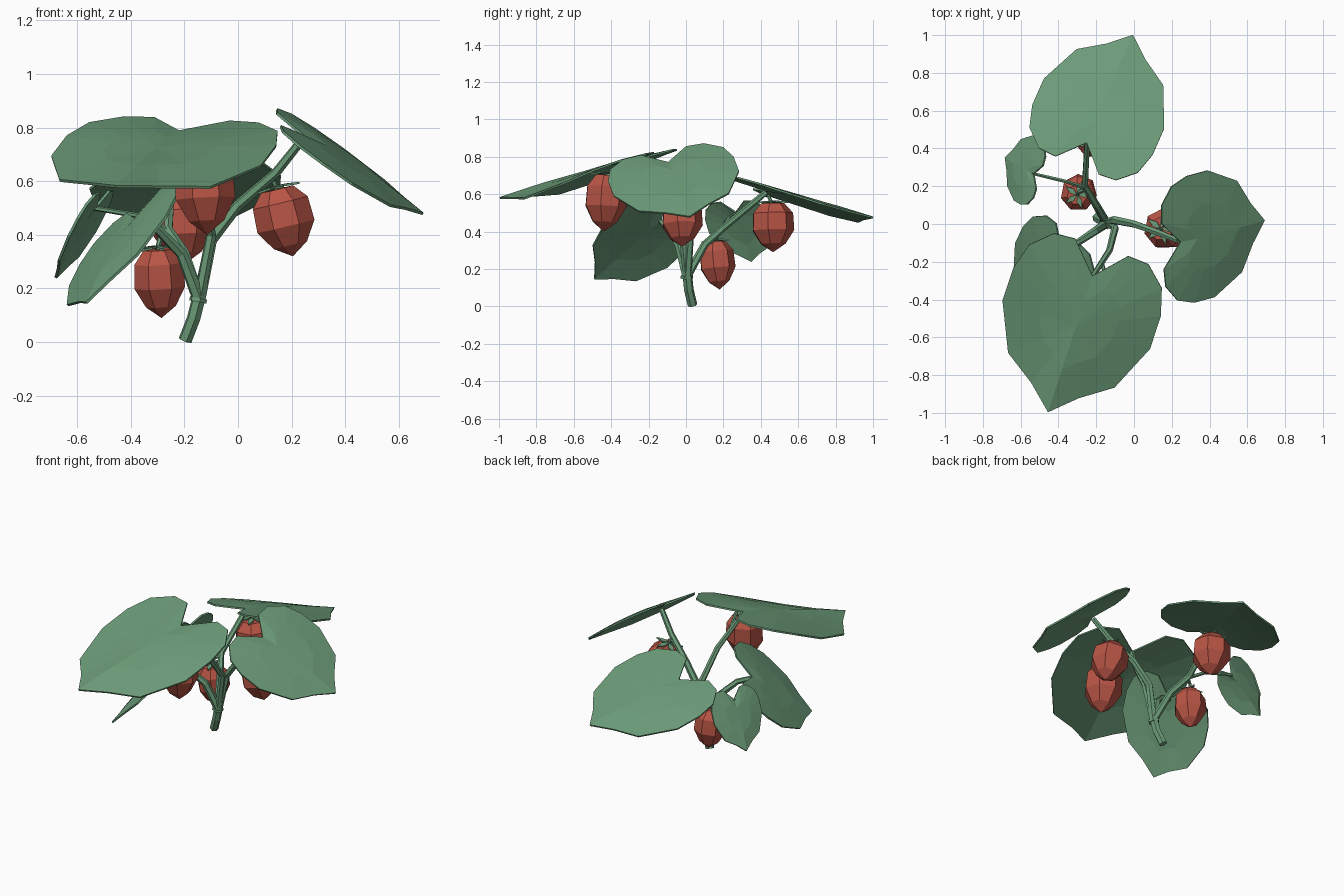
import bpy, bmesh, math
from mathutils import Vector

if "Cube" in bpy.data.objects:
    bpy.data.objects.remove(bpy.data.objects["Cube"])


def material(name, rgb):
    m = bpy.data.materials.new(name)
    m.diffuse_color = (*rgb, 1)
    m.use_nodes = True
    m.node_tree.nodes["Principled BSDF"].inputs["Base Color"].default_value = m.diffuse_color
    return m


GREEN = material("leaf green", (0.15, 0.33, 0.19))
RED = material("berry red", (0.48, 0.09, 0.06))


def finish(name, bm, mat):
    bmesh.ops.recalc_face_normals(bm, faces=bm.faces[:])
    me = bpy.data.meshes.new(name)
    bm.to_mesh(me)
    bm.free()
    me.materials.append(mat)
    ob = bpy.data.objects.new(name, me)
    bpy.context.collection.objects.link(ob)
    return ob


# Half outline of the heart-shaped leaf (across, along), from notch to tip
HALF = [(0, 0), (.36, -.21), (.64, -.20), (.9, -.07), (1, .12),
        (1, .37), (.72, .71), (.32, .85), (0, 1)]
OUTLINE = HALF + [(-s, u) for s, u in HALF[-2:0:-1]]


def leaf(name, notch, tip, side, bow=.09, bulge=.01):
    """Heart leaf from its notch, tip and half-width vector; bow droops the edges."""
    n, s = Vector(notch), Vector(side)
    l = Vector(tip) - n
    up = l.cross(s).normalized()
    if up.z < 0:
        up = -up
    bm = bmesh.new()
    rings = []
    for k, h in ((1, 0), (.5, bulge)):
        ring = []
        for a, b in OUTLINE:
            a, b = a * k, .36 + (b - .36) * k
            droop = bow * l.length * abs(a) * max(b, 0)
            ring.append(bm.verts.new(n + s * a + l * b + up * (h - droop)))
        rings.append(ring)
    mid = bm.verts.new(n + l * .36 + up * bulge)
    c = len(OUTLINE)
    for i in range(c):
        j = (i + 1) % c
        bm.faces.new((rings[0][i], rings[0][j], rings[1][j], rings[1][i]))
        bm.faces.new((rings[1][i], rings[1][j], mid))
    ob = finish(name, bm, GREEN)
    mod = ob.modifiers.new("thickness", 'SOLIDIFY')
    mod.thickness = .01
    mod.offset = 0


def stem(name, points, r0, r1):
    """Six-sided tapering stalk along a path."""
    pts = [Vector(p) for p in points]
    bm = bmesh.new()
    prev = None
    for i, p in enumerate(pts):
        d = (pts[min(i + 1, len(pts) - 1)] - pts[max(i - 1, 0)]).normalized()
        ref = Vector((.3, .95, 0)) if abs(d.y) < .9 else Vector((1, 0, 0))
        x = d.cross(ref).normalized()
        y = d.cross(x)
        r = r0 + (r1 - r0) * i / (len(pts) - 1)
        ring = [bm.verts.new(p + (x * math.cos(a) + y * math.sin(a)) * r)
                for a in (k * math.pi / 3 for k in range(6))]
        if prev:
            for k in range(6):
                bm.faces.new((prev[k], prev[(k + 1) % 6], ring[(k + 1) % 6], ring[k]))
        else:
            bm.faces.new(ring[::-1])
        prev = ring
    bm.faces.new(prev)
    finish(name, bm, GREEN)


def berry(name, top, bottom, radius):
    """Faceted fruit hanging between two points, with a leafy cap."""
    t, b = Vector(top), Vector(bottom)
    ax = b - t
    x = ax.cross(Vector((0, 1, 0))).normalized()
    y = ax.cross(x).normalized()

    def at(f, r, a):
        return t + ax * f + (x * math.cos(a) + y * math.sin(a)) * r * radius

    bm = bmesh.new()
    prev = None
    n = 7
    for f, r in ((0, .58), (.2, .98), (.55, 1.02), (.83, .6)):
        ring = [bm.verts.new(at(f, r, k * 2 * math.pi / n + .2)) for k in range(n)]
        if prev:
            for k in range(n):
                bm.faces.new((prev[k], prev[(k + 1) % n], ring[(k + 1) % n], ring[k]))
        else:
            bm.faces.new(ring)
        prev = ring
    end = bm.verts.new(b)
    for k in range(n):
        bm.faces.new((prev[k], prev[(k + 1) % n], end))
    finish(name, bm, RED)
    # cap of five pointed sepals
    bm = bmesh.new()
    for k in range(5):
        a = k * 2 * math.pi / 5
        bm.faces.new([bm.verts.new(at(f, r, a + o)) for f, r, o in
                      ((-.06, 0, 0), (-.05, .4, -.4), (-.03, .8, 0), (-.05, .4, .4))])
    cap = finish(name + "_cap", bm, GREEN)
    cap.modifiers.new("thickness", 'SOLIDIFY').thickness = .008


# Leaves
leaf("front_leaf", (-.22, -.275, .785), (-.455, -.995, .58), (.39, -.128, -.018), .13)
leaf("back_leaf", (-.25, .43, .62), (-.005, 1.0, .475), (.318, -.132, .065), .06)
leaf("right_leaf", (.245, -.095, .768), (.69, .02, .478), (.018, -.335, -.066), .03, .015)
leaf("lower_left_leaf", (-.385, -.13, .46), (-.565, -.49, .147), (.18, -.16, .13), .04)
leaf("small_left_leaf", (-.53, .265, .505), (-.68, .35, .24), (.05, .172, .01), .04)

# Stalks
stem("main_stem", [(-.197, .035, .007), (-.165, .015, .09), (-.14, .005, .19)], .026, .026)
stem("stem_node", [(-.15, .005, .15), (-.147, .005, .165)], .034, .034)
stem("right_stalk", [(-.145, .005, .16), (-.1, .02, .38), (0, 0, .51), (.14, -.05, .63),
                     (.24, -.09, .755)], .025, .016)
stem("front_stalk", [(-.145, .005, .16), (-.1, -.02, .4), (-.13, -.14, .58),
                     (-.22, -.28, .78)], .022, .015)
stem("back_stalk", [(-.145, .005, .16), (-.2, .1, .33), (-.26, .2, .42),
                    (-.248, .43, .612)], .023, .016)
stem("lower_left_stalk", [(-.145, .005, .16), (-.21, -.04, .33), (-.3, -.1, .42),
                          (-.385, -.135, .455)], .026, .014)
stem("small_leaf_stalk", [(-.255, .19, .41), (-.36, .225, .47), (-.54, .268, .5)], .012, .009)

# Berries: stalk path whose last point is the berry top, berry bottom, radius
BERRIES = {
    "right": ([(.1, -.035, .6), (.13, -.03, .605), (.145, -.025, .57)], (.205, -.02, .32), .11),
    "left": ([(-.255, .19, .41), (-.29, .17, .39), (-.3, .155, .345)], (-.285, .18, .09), .095),
    "back": ([(-.248, .4, .59), (-.23, .44, .59), (-.215, .46, .55)], (-.2, .465, .29), .114),
    "front": ([(-.17, -.21, .68), (-.12, -.36, .745), (-.13, -.425, .7)], (-.115, -.44, .4), .112),
}
for key, (path, bottom, radius) in BERRIES.items():
    stem(key + "_berry_stalk", path, .011, .01)
    berry(key + "_berry", path[-1], bottom, radius)
